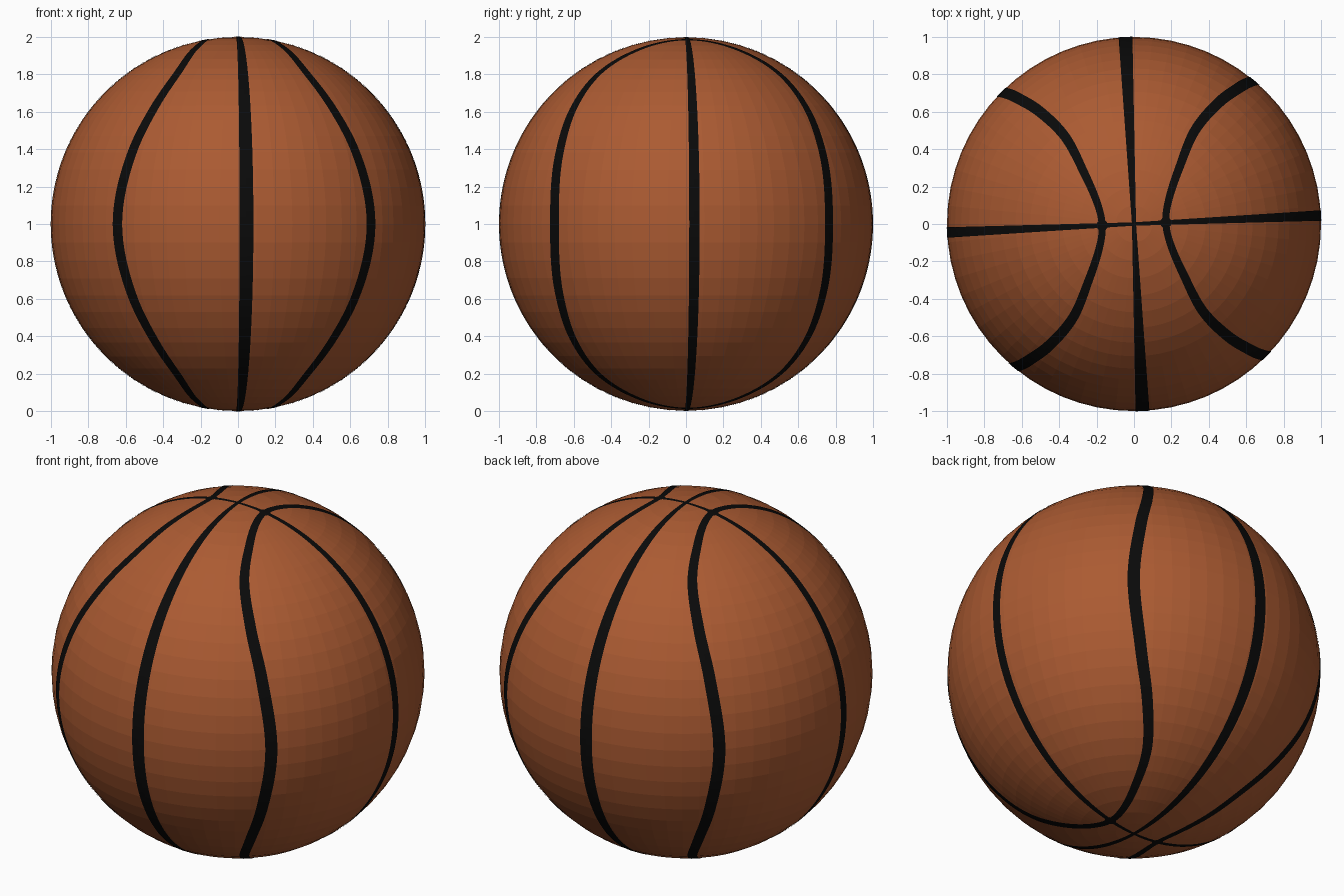
import bpy, bmesh, math
from mathutils import Vector, Matrix

if "Cube" in bpy.data.objects:
    bpy.data.objects.remove(bpy.data.objects["Cube"])

CENTRE = Vector((0, 0, 1))
TWIST = Matrix.Rotation(math.radians(2.6), 3, 'Z')   # seams sit slightly turned


def material(name, rgb):
    m = bpy.data.materials.new(name)
    m.diffuse_color = (*rgb, 1)
    m.use_nodes = True
    m.node_tree.nodes["Principled BSDF"].inputs["Base Color"].default_value = m.diffuse_color
    return m


orange = material("orange_leather", (0.41, 0.104, 0.032))
black = material("black_rubber", (0.003, 0.003, 0.003))


def add_object(name, bm, mat):
    me = bpy.data.meshes.new(name)
    bm.to_mesh(me)
    bm.free()
    me.materials.append(mat)
    ob = bpy.data.objects.new(name, me)
    bpy.context.collection.objects.link(ob)
    return ob


def direction(theta, lon):
    t, l = math.radians(theta), math.radians(lon)
    return Vector((math.sin(t) * math.cos(l), math.sin(t) * math.sin(l), math.cos(t)))


def on_ball(p):
    return CENTRE + TWIST @ p.normalized()


def seam(name, path, base, spread):
    """Closed ribbon on the ball, wider towards the equator."""
    bm = bmesh.new()
    n, rows = len(path), []
    for i, p in enumerate(path):
        side = p.cross(path[(i + 1) % n] - path[i - 1]).normalized()
        half = base + spread * math.hypot(p.x, p.y)
        rows.append([bm.verts.new(on_ball(p + side * half * k)) for k in (-1, 0, 1)])
    for i in range(n):
        a, b = rows[i], rows[(i + 1) % n]
        for k in (0, 1):
            bm.faces.new((a[k], b[k], b[k + 1], a[k + 1]))
    return add_object(name, bm, black)


def smooth_loop(pts, steps):
    """Closed Catmull-Rom curve projected to the unit sphere."""
    out, n = [], len(pts)
    for i in range(n):
        a, b, c, d = (pts[(i + k) % n] for k in (-1, 0, 1, 2))
        for s in range(steps):
            t = s / steps
            p = 0.5 * (2 * b + (c - a) * t + (2 * a - 5 * b + 4 * c - d) * t * t
                       + (3 * b - a - 3 * c + d) * t ** 3)
            out.append(p.normalized())
    return out


# Ball
bm = bmesh.new()
bmesh.ops.create_uvsphere(bm, u_segments=64, v_segments=32, radius=0.9985,
                          matrix=Matrix.Translation(CENTRE))
add_object("ball", bm, orange)

# Straight seams: two full circles through the poles
for name, lon, base, spread in (("front_back_seam", -90, 0.011, 0.026),
                                ("left_right_seam", 0, 0.009, 0.019)):
    seam(name, [direction(a * 2, lon) for a in range(180)], base, spread)

# Curved seams: quarter path (polar angle, longitude), mirrored into a loop
quarter = [direction(*q) for q in ((9.8, 0), (13, 32), (22, 48), (36.2, 54.3),
                                   (51.7, 52.6), (68, 49.6), (90, 47.3))]
half = quarter + [Vector((p.x, p.y, -p.z)) for p in quarter[-2::-1]]
loop = half + [Vector((p.x, -p.y, p.z)) for p in half[-2:0:-1]]
path = smooth_loop(loop, 8)
for name, s in (("right", 1), ("left", -1)):
    seam(name + "_curved_seam", [Vector((p.x * s, p.y * s, p.z)) for p in path],
         0.016, 0.017)

# Small patches where curved and straight seams meet
bm = bmesh.new()
for sx in (-1, 1):
    for sz in (-1, 1):
        c = Vector((0.17 * sx, 0, sz * math.sqrt(1 - 0.17 ** 2)))
        ring = [bm.verts.new(on_ball(c + 0.031 * Vector((math.cos(a), sz * math.sin(a), 0))))
                for a in (k * math.tau / 12 for k in range(12))]
        bm.faces.new(ring)
add_object("seam_junctions", bm, black)

# Point every ribbon face outwards
for ob in bpy.context.collection.objects:
    bm = bmesh.new()
    bm.from_mesh(ob.data)
    bm.normal_update()
    flip = [f for f in bm.faces if f.normal.dot(f.calc_center_median() - CENTRE) < 0]
    bmesh.ops.reverse_faces(bm, faces=flip)
    bm.to_mesh(ob.data)
    bm.free()
